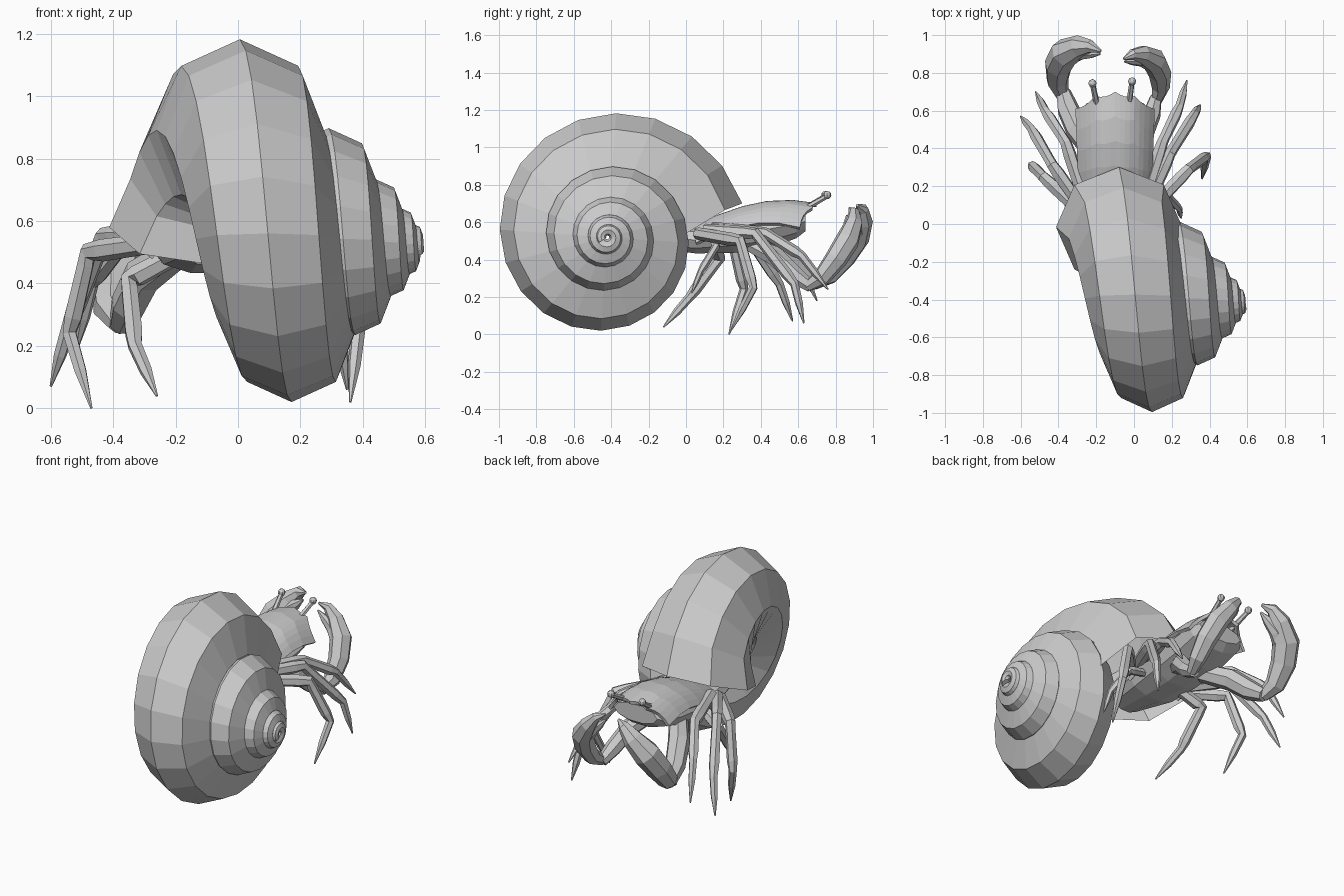
import bpy, bmesh, math
from mathutils import Vector, Matrix

if "Cube" in bpy.data.objects:
    bpy.data.objects.remove(bpy.data.objects["Cube"])


def loft(name, rings, cap_start=True, cap_end=True):
    """Skin a list of equal-length closed rings of points."""
    bm = bmesh.new()
    loops = [[bm.verts.new(p) for p in r] for r in rings]
    n = len(loops[0])
    for a, b in zip(loops, loops[1:]):
        for i in range(n):
            j = (i + 1) % n
            bm.faces.new((a[i], a[j], b[j], b[i]))
    if cap_start:
        bm.faces.new(loops[0])
    if cap_end:
        bm.faces.new(loops[-1])
    bmesh.ops.recalc_face_normals(bm, faces=bm.faces)
    me = bpy.data.meshes.new(name)
    bm.to_mesh(me)
    bm.free()
    ob = bpy.data.objects.new(name, me)
    bpy.context.collection.objects.link(ob)
    return ob


def limb(name, pts, radii, sides=6):
    """Tapered tube along a path, frames carried along without twist."""
    pts = [Vector(p) for p in pts]
    d0 = (pts[1] - pts[0]).normalized()
    side = d0.orthogonal().normalized()
    prev, rings = d0, []
    for i, p in enumerate(pts):
        d = (pts[min(i + 1, len(pts) - 1)] - pts[max(i - 1, 0)]).normalized()
        side = (prev.rotation_difference(d) @ side).normalized()
        up, prev = d.cross(side), d
        rings.append([p + radii[i] * (math.cos(a) * side + math.sin(a) * up)
                      for a in (2 * math.pi * k / sides for k in range(sides))])
    return loft(name, rings)


# Spiral shell: octagonal tube on a shrinking helix, open at the slanted, flared mouth
AY, AZ, STEP = -0.42, 0.52, 18
rings = []
for i in range(int(4.6 * 360 / STEP) + 1):
    deg = 14 + i * STEP
    t, R = math.radians(deg), 0.66 * 0.57 ** ((deg - 90) / 360)
    ring = []
    for k in range(8):
        a = math.pi * k / 4
        r = R * (0.56 + 0.44 * math.cos(a))
        drop = 0.66 - R
        x = 0.01 + 1.05 * drop - 0.19 * drop ** 2 \
            + (0.45 if i == 0 else 0.40) * R * math.sin(a)
        y, z = AY + r * math.cos(t), AZ + r * math.sin(t)
        if i == 0:
            z = 0.70 - 0.38 * (0.3 - y) - (0.05 if k in (2, 3) else 0)
        ring.append((x, y, z))
    rings.append(ring)
loft("shell", rings, cap_start=False)

# Soft body running back into the shell: (y, half width, z low, z high)
CX = -0.1
body = [(-0.2, 0.1, 0.46, 0.58), (0.05, 0.17, 0.43, 0.58), (0.25, 0.19, 0.43, 0.65),
        (0.45, 0.195, 0.46, 0.67), (0.59, 0.19, 0.51, 0.67), (0.64, 0.15, 0.55, 0.66)]
loft("body", [[(CX + w * math.cos(a), y, (lo + hi) / 2 + (hi - lo) / 2 * math.sin(a))
               for a in (2 * math.pi * k / 10 for k in range(10))]
              for y, w, lo, hi in body])

# Domed carapace with a lobed front edge
bm = bmesh.new()
COLS, ROWS = 16, 5
grid = []
for j in range(ROWS + 1):
    v, row = j / ROWS, []
    for i in range(COLS + 1):
        u = 2 * i / COLS - 1
        front = 0.70 - 0.09 * u * u - 0.02 * abs(math.sin(2 * math.pi * u))
        y = 0.05 + v * (front - 0.05)
        z = 0.59 + 0.13 * math.sin(v * 2.1) - (0.1 + 0.03 * v) * abs(u) ** 2.5
        row.append(bm.verts.new((CX + (0.19 + 0.02 * v) * u, y, z)))
    grid.append(row)
for j in range(ROWS):
    for i in range(COLS):
        bm.faces.new((grid[j][i], grid[j][i + 1], grid[j + 1][i + 1], grid[j + 1][i]))
me = bpy.data.meshes.new("carapace")
bm.to_mesh(me)
bm.free()
carapace = bpy.data.objects.new("carapace", me)
bpy.context.collection.objects.link(carapace)
mod = carapace.modifiers.new("thickness", 'SOLIDIFY')
mod.thickness = 0.02

# Eye stalks with ball eyes
for side, bx, ex, ey in (("left", -0.18, -0.22, 0.745), ("right", -0.04, -0.01, 0.755)):
    limb("eye_stalk_" + side, [(bx, 0.56, 0.63), ((bx + ex) / 2, 0.65, 0.68), (ex, ey, 0.74)],
         [0.02, 0.016, 0.014])
    bm = bmesh.new()
    bmesh.ops.create_uvsphere(bm, u_segments=8, v_segments=6, radius=0.022,
                              matrix=Matrix.Translation((ex, ey, 0.745)))
    me = bpy.data.meshes.new("eye_" + side)
    bm.to_mesh(me)
    bm.free()
    bpy.context.collection.objects.link(bpy.data.objects.new("eye_" + side, me))

# Claws: arm, curved hand and small finger; the right one is smaller
arm = [(-0.2, 0.36, 0.5), (-0.30, 0.5, 0.43), (-0.35, 0.61, 0.33), (-0.375, 0.7, 0.27)]
hand = [(-0.38, 0.68, 0.27), (-0.405, 0.76, 0.32), (-0.40, 0.84, 0.42), (-0.365, 0.905, 0.52),
        (-0.29, 0.94, 0.61), (-0.23, 0.94, 0.67), (-0.175, 0.915, 0.69)]
finger = [(-0.36, 0.88, 0.49), (-0.29, 0.91, 0.56), (-0.23, 0.905, 0.61), (-0.18, 0.90, 0.65)]


def right(p):
    return (-0.11 - (p[0] + 0.11) * 0.85, p[1] * 0.955, p[2] - 0.015)


for side, f, s in (("left", lambda p: p, 1.0), ("right", right, 0.82)):
    for part, path, radii in (("arm", arm, [0.055, 0.065, 0.06, 0.04]),
                              ("hand", hand, [0.035, 0.06, 0.075, 0.08, 0.06, 0.035, 0.008]),
                              ("finger", finger, [0.05, 0.045, 0.03, 0.006])):
        limb("claw_%s_%s" % (part, side), [f(p) for p in path], [r * s for r in radii], 7)

# Walking legs: hip, knee, ankle, foot tip
legs = {
    "left_1": [(-0.26, 0.12, 0.57), (-0.36, 0.43, 0.54), (-0.47, 0.6, 0.40), (-0.52, 0.70, 0.18)],
    "left_2": [(-0.27, 0.08, 0.55), (-0.43, 0.31, 0.55), (-0.54, 0.50, 0.27), (-0.6, 0.57, 0.07)],
    "left_3": [(-0.27, 0.05, 0.53), (-0.48, 0.25, 0.5), (-0.54, 0.31, 0.24), (-0.47, 0.23, 0.0)],
    "left_4": [(-0.22, 0.15, 0.48), (-0.35, 0.18, 0.41), (-0.33, 0.02, 0.2), (-0.26, -0.12, 0.04)],
    "right_1": [(0.06, 0.14, 0.57), (0.15, 0.43, 0.54), (0.24, 0.62, 0.42), (0.28, 0.76, 0.24)],
    "right_2": [(0.07, 0.1, 0.56), (0.19, 0.37, 0.54), (0.32, 0.58, 0.27), (0.35, 0.63, 0.06)],
    "right_3": [(0.07, 0.06, 0.54), (0.29, 0.29, 0.5), (0.385, 0.36, 0.25), (0.36, 0.24, 0.02)],
    "right_4": [(0.04, 0.15, 0.5), (0.17, 0.16, 0.47), (0.24, 0.08, 0.34), (0.25, 0.03, 0.22)],
}
for name, (hip, knee, ankle, foot) in legs.items():
    h, k, a, f = Vector(hip), Vector(knee), Vector(ankle), Vector(foot)
    s = 0.7 if name == "right_4" else 1.0
    limb("leg_" + name,
         [h, h.lerp(k, 0.8), k, k.lerp(a, 0.15), k.lerp(a, 0.8), a, a.lerp(f, 0.5), f],
         [r * s for r in (0.033, 0.036, 0.031, 0.029, 0.031, 0.024, 0.021, 0.004)])
